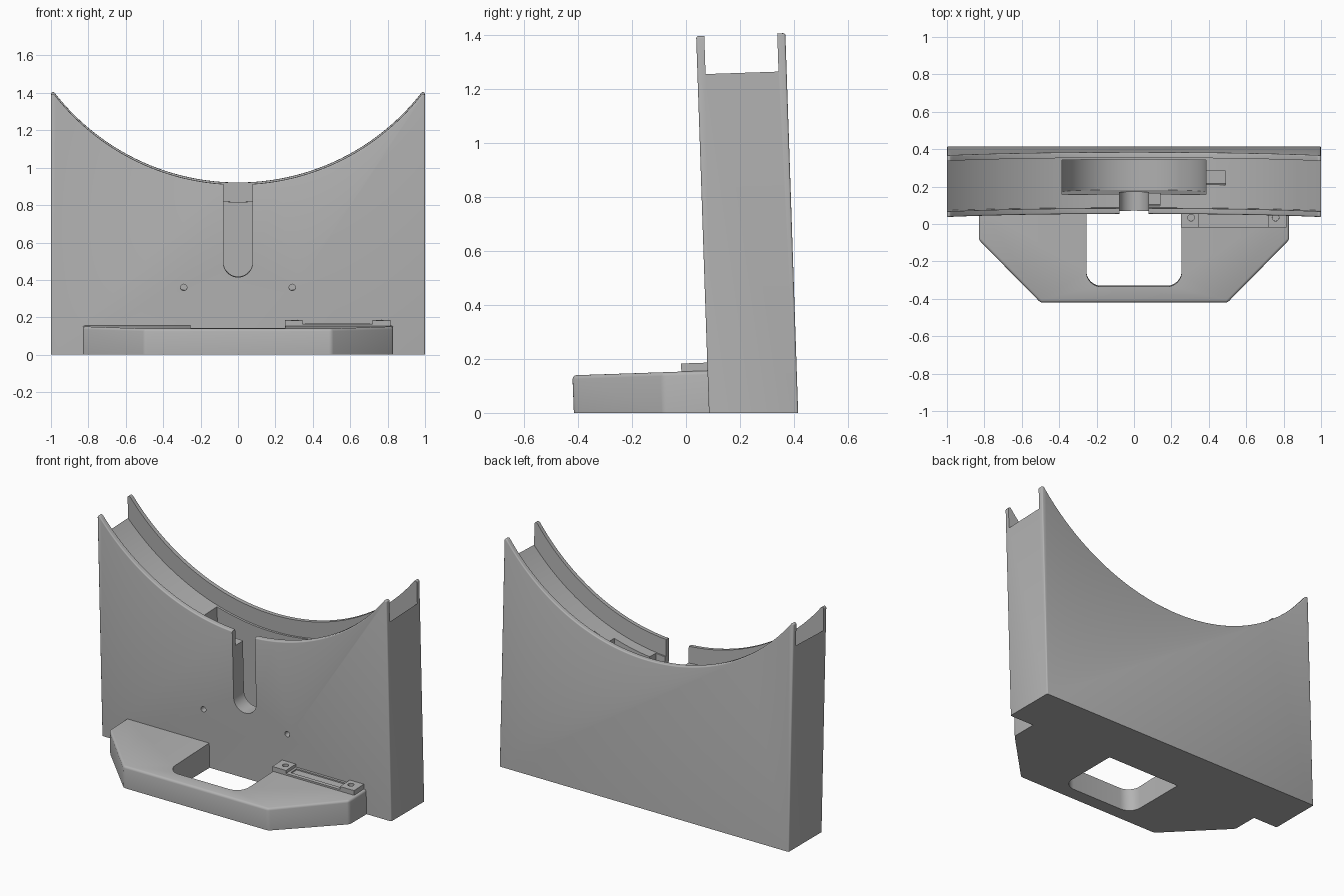
import bpy, bmesh
from math import sin, cos, pi, asin

if "Cube" in bpy.data.objects:
    bpy.data.objects.remove(bpy.data.objects["Cube"], do_unlink=True)

grey = bpy.data.materials.new("plain grey")
grey.use_nodes = True
COLOUR = (0.45, 0.45, 0.45, 1)
grey.diffuse_color = COLOUR
grey.node_tree.nodes["Principled BSDF"].inputs["Base Color"].default_value = COLOUR

LEAN = 0.034      # backward lean of the whole stand
FRONT = 0.085     # front face of the body at the ground
BACK = 0.415
ARC_Z = 2.152     # shared centre height of the cradle arcs


def arc(cx, cy, r, a0, a1, n):
    return [(cx + r * cos(a0 + (a1 - a0) * i / n), cy + r * sin(a0 + (a1 - a0) * i / n))
            for i in range(n + 1)]


def cradle(r, half):
    """Concave arc from +half to -half in x."""
    a = asin(half / r)
    return arc(0, ARC_Z, r, -pi / 2 + a, -pi / 2 - a, 72)


def prism(name, pts, axis, lo, hi, bevel=0, rule=None):
    """Extrude a closed outline along y or z, rounding the edges that pass the rule."""
    place = (lambda p, d: (p[0], d, p[1])) if axis == "y" else (lambda p, d: (p[0], p[1], d))
    bm = bmesh.new()
    a = [bm.verts.new(place(p, lo)) for p in pts]
    b = [bm.verts.new(place(p, hi)) for p in pts]
    bm.faces.new(a)
    bm.faces.new(b)
    for i in range(len(pts)):
        j = (i + 1) % len(pts)
        bm.faces.new((a[i], a[j], b[j], b[i]))
    bmesh.ops.recalc_face_normals(bm, faces=bm.faces)
    if bevel:
        edges = [e for e in bm.edges if e.calc_face_angle(0) > 0.5 and rule(e)]
        bmesh.ops.bevel(bm, geom=edges, offset=bevel, segments=3, profile=0.5,
                        affect="EDGES", clamp_overlap=True)
    mesh = bpy.data.meshes.new(name)
    bm.to_mesh(mesh)
    bm.free()
    mesh.materials.append(grey)
    ob = bpy.data.objects.new(name, mesh)
    bpy.context.scene.collection.objects.link(ob)
    return ob


def box(name, x0, x1, y0, y1, z0, z1):
    return prism(name, [(x0, y0), (x1, y0), (x1, y1), (x0, y1)], "z", z0, z1)


def cut(ob, cutters):
    bpy.context.view_layer.objects.active = ob
    for c in cutters:
        c.hide_render = True
        mod = ob.modifiers.new("cut", "BOOLEAN")
        mod.operation = "DIFFERENCE"
        mod.solver = "EXACT"
        mod.object = c
        bpy.ops.object.modifier_apply(modifier=mod.name)
        bpy.data.objects.remove(c, do_unlink=True)


def finish(ob):
    """Lean the part back, keep its foot flat, and smooth the curved faces."""
    for v in ob.data.vertices:
        y, z = v.co.y, v.co.z
        v.co.y = y - LEAN * z
        if z > 0.1:
            v.co.z = z + LEAN * (y - FRONT)
    bpy.ops.object.select_all(action="DESELECT")
    ob.select_set(True)
    bpy.context.view_layer.objects.active = ob
    bpy.ops.object.shade_smooth_by_angle(angle=0.6)


def u_shape(r, zc, top):
    return arc(0, zc, r, pi, 2 * pi, 32) + [(r, top), (-r, top)]


def off_ground(e):
    return max(v.co.z for v in e.verts) > 0.01


# Upright body with a concave top
body = prism("cradle_body",
             [(-1, 0), (1, 0), (1, 1.392)] + cradle(1.242, 0.985) + [(-1, 1.392)],
             "y", FRONT, BACK, 0.007, off_ground)
cutters = [
    # channel between the front and back walls
    prism("channel_cutter", [(1.1, 1.6)] + cradle(1.345, 1.1) + [(-1.1, 1.6)],
          "y", FRONT + 0.03, BACK - 0.03),
    # round pocket, then the cable slot through the front wall
    prism("pocket_cutter", u_shape(0.385, 0.5, 1.2), "y", 0.187, 0.372),
    prism("slot_cutter", u_shape(0.078, 0.493, 1.2), "y", 0, 0.195),
    # side notches beside the pocket
    box("side_notch_cutter", 0.37, 0.49, 0.24, 0.315, 0.72, 1.1),
    box("cable_notch_cutter", 0.07, 0.14, 0.125, 0.195, 0.62, 1.1),
]
for side in (-1, 1):
    cutters.append(prism("screw_hole_cutter", arc(side * 0.29, 0.36, 0.017, 0, 2 * pi, 20)[:-1],
                         "y", 0, 0.15))
cut(body, cutters)
finish(body)

# Foot: a chamfered plate with an opening against the body
hole = arc(-0.175, -0.25, 0.08, pi, 1.5 * pi, 8) + arc(0.175, -0.25, 0.08, 1.5 * pi, 2 * pi, 8)
outline = [(-0.255, FRONT)] + hole + [(0.255, FRONT), (0.83, FRONT), (0.83, -0.08),
           (0.5, -0.415), (-0.5, -0.415), (-0.83, -0.08), (-0.83, FRONT)]


def outer_rim(e):
    mid = (e.verts[0].co + e.verts[1].co) / 2
    inside = abs(mid.x) < 0.26 and mid.y > -0.34
    return off_ground(e) and mid.y < FRONT - 0.001 and not inside


foot = prism("foot_plate", outline, "z", 0, 0.156, 0.014, outer_rim)
finish(foot)

# Strap bracket: two raised drilled ends joined by a low recessed bar
bracket = box("strap_bracket", 0.25, 0.815, -0.012, FRONT + 0.005, 0.15, 0.186)
cutters = [box("bar_cutter", 0.345, 0.718, -0.1, 0.2, 0.167, 0.3),
           box("recess_cutter", 0.36, 0.703, 0.012, 0.07, 0.159, 0.3)]
for x in (0.305, 0.757):
    cutters.append(prism("bracket_hole_cutter", arc(x, 0.04, 0.018, 0, 2 * pi, 20)[:-1],
                         "z", 0.157, 0.3))
cut(bracket, cutters)
finish(bracket)
